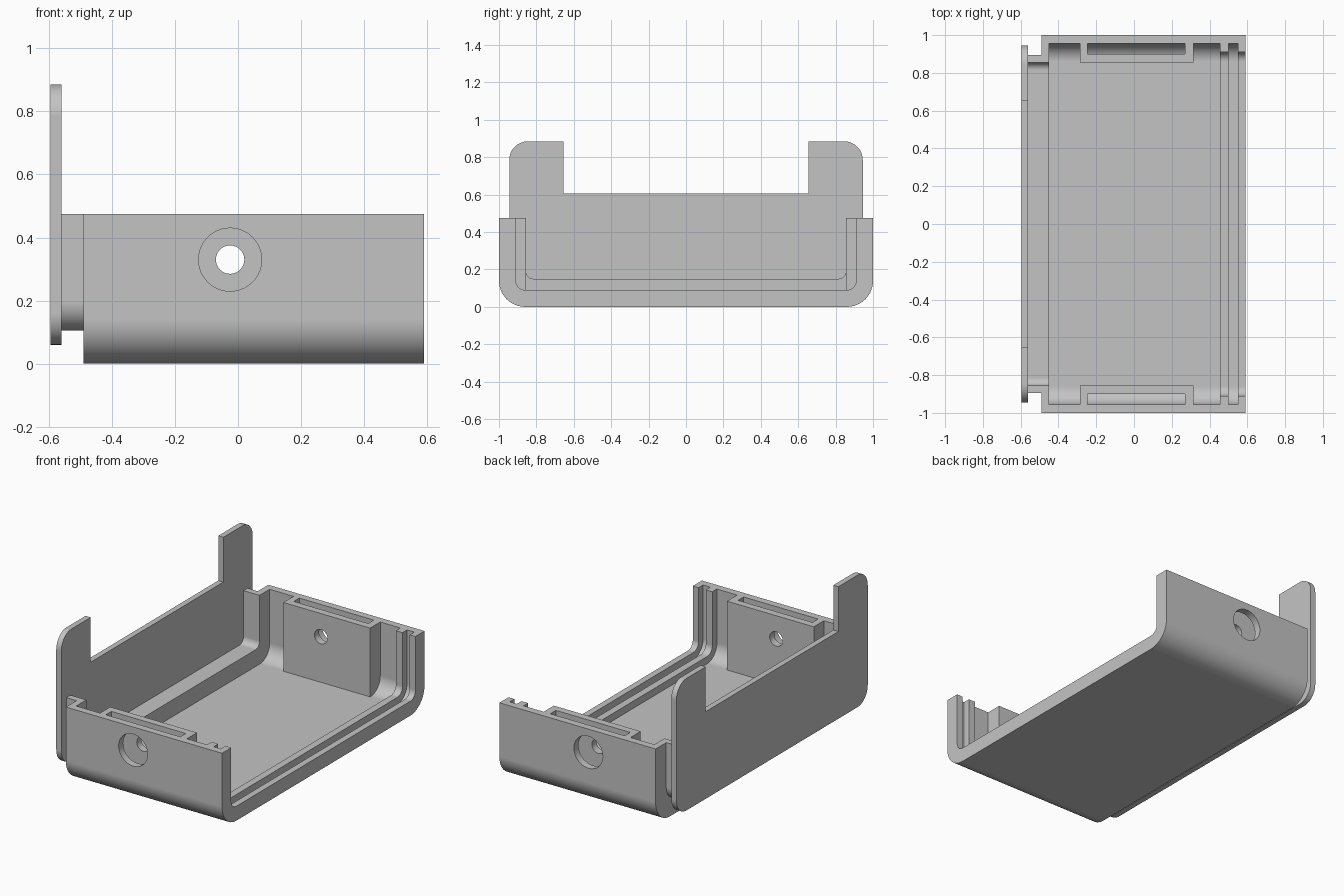
import bpy, bmesh, math
from mathutils import Vector

cube = bpy.data.objects.get("Cube")
if cube:
    bpy.data.objects.remove(cube, do_unlink=True)

GREY = (0.55, 0.55, 0.55, 1.0)
mat = bpy.data.materials.new("light grey plastic")
mat.use_nodes = True
mat.diffuse_color = GREY
mat.node_tree.nodes["Principled BSDF"].inputs["Base Color"].default_value = GREY

RIM = 0.475      # top of the tray walls
ABOVE = 0.7      # cutters reach past the rim
STEPS = 12       # segments per rounded corner


def rounded(corners):
    """Round the square corners (y, z, radius) of an outline."""
    pts = []
    for i, (y, z, r) in enumerate(corners):
        p = Vector((y, z))
        if r == 0:
            pts.append(p)
            continue
        a = (Vector(corners[i - 1][:2]) - p).normalized()
        b = (Vector(corners[(i + 1) % len(corners)][:2]) - p).normalized()
        centre = p + (a + b) * r
        for k in range(STEPS + 1):
            t = math.pi / 2 * k / STEPS
            pts.append(centre - b * r * math.cos(t) - a * r * math.sin(t))
    return pts


def prism(name, x0, x1, corners):
    """Extrude a y-z outline from x0 to x1."""
    bm = bmesh.new()
    face = bm.faces.new([bm.verts.new((x0, p.x, p.y)) for p in rounded(corners)])
    ext = bmesh.ops.extrude_face_region(bm, geom=[face])
    moved = [g for g in ext["geom"] if isinstance(g, bmesh.types.BMVert)]
    bmesh.ops.translate(bm, verts=moved, vec=(x1 - x0, 0, 0))
    bmesh.ops.recalc_face_normals(bm, faces=bm.faces)
    mesh = bpy.data.meshes.new(name)
    bm.to_mesh(mesh)
    bm.free()
    mesh.materials.append(mat)
    ob = bpy.data.objects.new(name, mesh)
    bpy.context.collection.objects.link(ob)
    return ob


def trough(name, x0, x1, half, z0, z1, r):
    """Block with two rounded lower edges."""
    return prism(name, x0, x1,
                 [(-half, z0, r), (half, z0, r), (half, z1, 0), (-half, z1, 0)])


def box(name, x0, x1, y0, y1):
    return prism(name, x0, x1, [(y0, -1, 0), (y1, -1, 0), (y1, 1, 0), (y0, 1, 0)])


def bore(name, radius, y0, y1):
    """Cylinder along y at the screw position."""
    bpy.ops.mesh.primitive_cylinder_add(
        vertices=48, radius=radius, depth=y1 - y0,
        location=(-0.025, (y0 + y1) / 2, 0.33), rotation=(math.pi / 2, 0, 0))
    ob = bpy.context.object
    ob.name = name
    ob.data.materials.append(mat)
    return ob


def combine(target, tool, operation="DIFFERENCE"):
    """Apply a boolean and discard its helper."""
    tool.hide_render = True
    mod = target.modifiers.new("cut", "BOOLEAN")
    mod.operation = operation
    mod.solver = "EXACT"
    mod.object = tool
    bpy.context.view_layer.objects.active = target
    bpy.ops.object.modifier_apply(modifier=mod.name)
    bpy.data.objects.remove(tool, do_unlink=True)


# Tray body with the narrower neck that joins the end panel
tray = trough("tray", -0.49, 0.59, 1.0, 0, RIM, 0.14)
combine(tray, trough("neck", -0.56, -0.47, 0.895, 0.105, RIM, 0.09), "UNION")

# Main cavity, leaving a screw boss on each side wall
cavity = trough("cavity", -0.45, 0.455, 0.955, 0.045, ABOVE, 0.095)
for y0, y1 in ((0.855, 1.2), (-1.2, -0.855)):
    combine(cavity, box("boss", -0.285, 0.315, y0, y1))
combine(tray, cavity)

# Slots inside the bosses
slots = trough("slots", -0.245, 0.27, 0.955, 0.045, ABOVE, 0.095)
combine(slots, box("slot_gap", -0.5, 0.5, -0.9, 0.9))
combine(tray, slots)

# Neck opening, front lip and panel groove
combine(tray, trough("neck_opening", -0.7, -0.44, 0.855, 0.15, ABOVE, 0.04))
combine(tray, trough("lip_opening", 0.44, 0.7, 0.91, 0.09, ABOVE, 0.05))
combine(tray, trough("groove", 0.5, 0.55, 0.955, 0.045, ABOVE, 0.095))

# Wide outer holes and narrow through holes
for y0, y1 in ((0.92, 1.1), (-1.1, -0.92)):
    combine(tray, bore("outer_hole", 0.1, y0, y1))
combine(tray, bore("screw_hole", 0.045, -1.2, 1.2))

# End panel with a wide notch between two upright ears
panel = prism("end_panel", -0.595, -0.56, [
    (-0.945, 0.06, 0.1), (0.945, 0.06, 0.1), (0.945, 0.885, 0.1),
    (0.655, 0.885, 0), (0.655, 0.605, 0),
    (-0.655, 0.605, 0), (-0.655, 0.885, 0), (-0.945, 0.885, 0.1)])

# Smooth rounded corners, crisp edges
for ob in (tray, panel):
    bpy.ops.object.select_all(action="DESELECT")
    ob.select_set(True)
    bpy.context.view_layer.objects.active = ob
    bpy.ops.object.shade_smooth_by_angle(angle=math.radians(30))
    mod = ob.modifiers.new("flat face normals", "WEIGHTED_NORMAL")
    mod.keep_sharp = True
